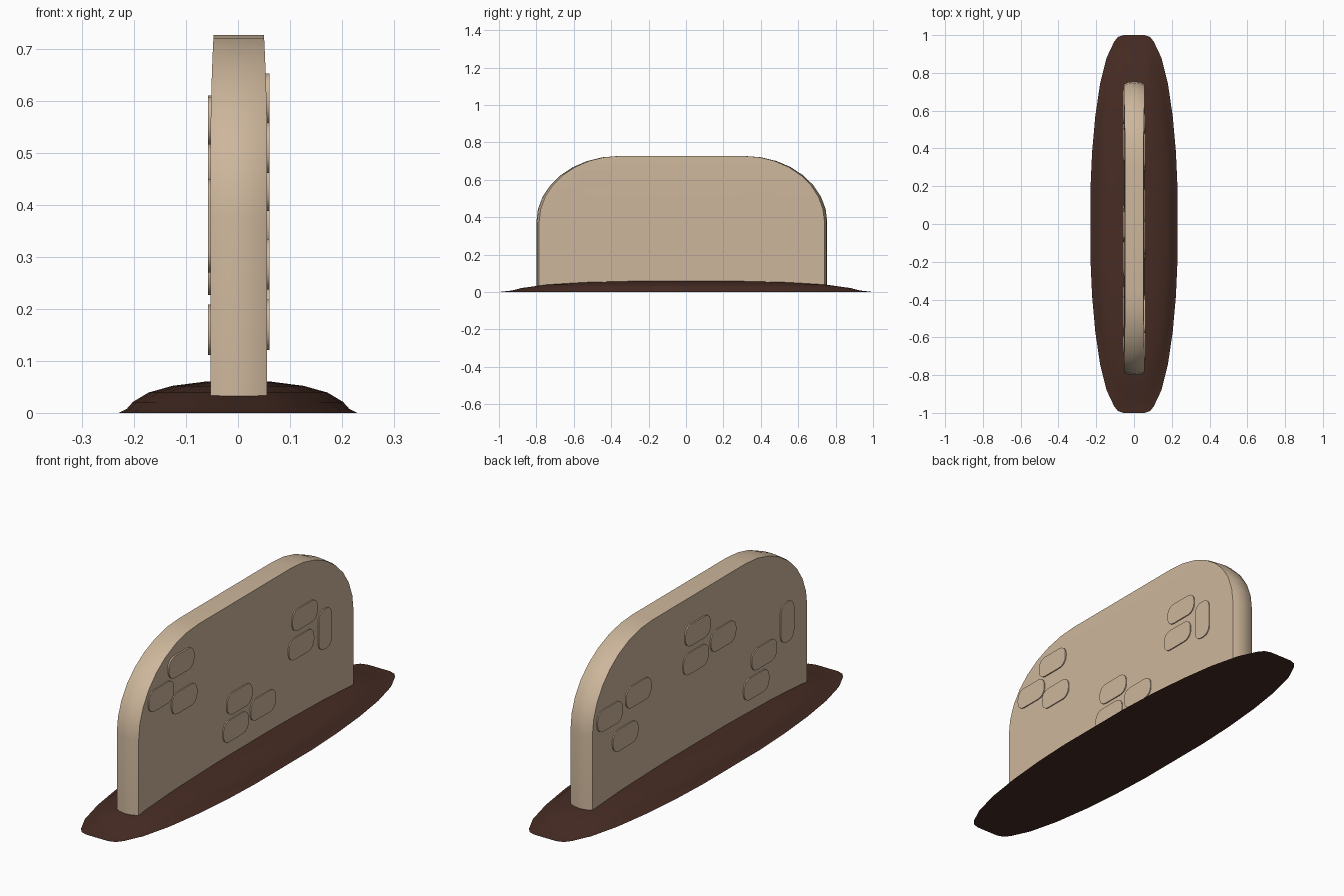
import bpy, bmesh, math

if "Cube" in bpy.data.objects:
    bpy.data.objects.remove(bpy.data.objects["Cube"])


def material(name, rgb):
    m = bpy.data.materials.new(name)
    m.diffuse_color = (*rgb, 1)
    m.use_nodes = True
    m.node_tree.nodes["Principled BSDF"].inputs["Base Color"].default_value = m.diffuse_color
    return m


STONE = material("tan stone", (0.61, 0.47, 0.33))
SOIL = material("dark brown soil", (0.062, 0.025, 0.017))


def finish(bm, name, mat, angle):
    bmesh.ops.recalc_face_normals(bm, faces=bm.faces)
    me = bpy.data.meshes.new(name)
    bm.to_mesh(me)
    bm.free()
    ob = bpy.data.objects.new(name, me)
    bpy.context.collection.objects.link(ob)
    me.materials.append(mat)
    bpy.ops.object.select_all(action='DESELECT')
    ob.select_set(True)
    bpy.context.view_layer.objects.active = ob
    bpy.ops.object.shade_smooth_by_angle(angle=math.radians(angle))
    return ob


def bridge(bm, a, b):
    n = len(a)
    for i in range(n):
        bm.faces.new((a[i], a[(i + 1) % n], b[(i + 1) % n], b[i]))


# Soil mound: rounded outline shrunk in rising rings
quarter = [(0.23, 0.2), (0.222, 0.38), (0.205, 0.57), (0.18, 0.74),
           (0.145, 0.88), (0.105, 0.965), (0.085, 0.99), (0.055, 1.0)]
outline = (quarter + [(-x, y) for x, y in reversed(quarter)]
           + [(-x, -y) for x, y in quarter]
           + [(x, -y) for x, y in reversed(quarter)])
bm = bmesh.new()
rings = []
for s, z in [(1, 0), (0.93, 0.008), (0.88, 0.021), (0.75, 0.039),
             (0.55, 0.052), (0.28, 0.06)]:
    rings.append([bm.verts.new((x * s, y * s, z)) for x, y in outline])
for a, b in zip(rings, rings[1:]):
    bridge(bm, a, b)
bm.faces.new(rings[0])
bm.faces.new(rings[-1])
finish(bm, "soil_mound", SOIL, 50)

# Headstone slab: round-shouldered profile with slightly bowed edges
HALF, Y0, X0, TOP, SHOULDER = 0.7775, -0.0225, 0.0015, 0.727, 0.375
N = 8
side = [(HALF, 0.01)]
for i in range(N + 1):
    t = i / N * math.pi / 2
    side.append((HALF - 0.44 + 0.44 * math.cos(t),
                 SHOULDER + (TOP - SHOULDER) * math.sin(t)))
profile = side + [(-y, z) for y, z in reversed(side)]


def half_thickness(z):
    return 0.0545 - 0.006 * max(0, (z - 0.5) / (TOP - 0.5)) ** 2


bm = bmesh.new()
loops = []
for f, k in [(-1, 0.981), (-0.6, 0.994), (0, 1), (0.6, 0.994), (1, 0.981)]:
    loops.append([bm.verts.new((X0 + f * half_thickness(z), Y0 + y * k, z))
                  for y, z in profile])
for a, b in zip(loops, loops[1:]):
    bridge(bm, a, b)
for lp in (loops[0], loops[-1]):      # broad faces in horizontal strips
    for i in range(len(side) - 1):
        bm.faces.new((lp[i], lp[i + 1], lp[-2 - i], lp[-1 - i]))
finish(bm, "headstone_slab", STONE, 35)


# Raised brick plates: rounded rectangles on both broad faces
def brick(bm, sign, y, z, w, h, r=0.04):
    inner = X0 + sign * 0.04
    outer = X0 + sign * 0.0592
    rows = []
    for x in (inner, outer):
        row = []
        for q, (sy, sz) in enumerate([(1, 1), (-1, 1), (-1, -1), (1, -1)]):
            for i in range(5):
                a = (q + i / 4) * math.pi / 2
                row.append(bm.verts.new((x, y + sy * (w / 2 - r) + r * math.cos(a),
                                         z + sz * (h / 2 - r) + r * math.sin(a))))
        rows.append(row)
    bridge(bm, *rows)
    bm.faces.new(rows[0])
    bm.faces.new(rows[1])


flat = {1: [(-0.486, 0.605), (-0.63, 0.51), (-0.465, 0.437), (-0.073, 0.286),
            (0.094, 0.195), (-0.10, 0.17), (0.39, 0.485), (0.365, 0.362)],
        -1: [(0.417, 0.444), (0.62, 0.415), (0.51, 0.285), (-0.004, 0.562),
             (-0.185, 0.469), (0.01, 0.438), (-0.475, 0.275), (-0.42, 0.16)]}
upright = {1: (0.535, 0.37), -1: (-0.64, 0.36)}
for sign, name in ((1, "right_bricks"), (-1, "left_bricks")):
    bm = bmesh.new()
    for y, z in flat[sign]:
        brick(bm, sign, y, z, 0.18, 0.097)
    brick(bm, sign, *upright[sign], 0.095, 0.18)
    finish(bm, name, STONE, 35)
